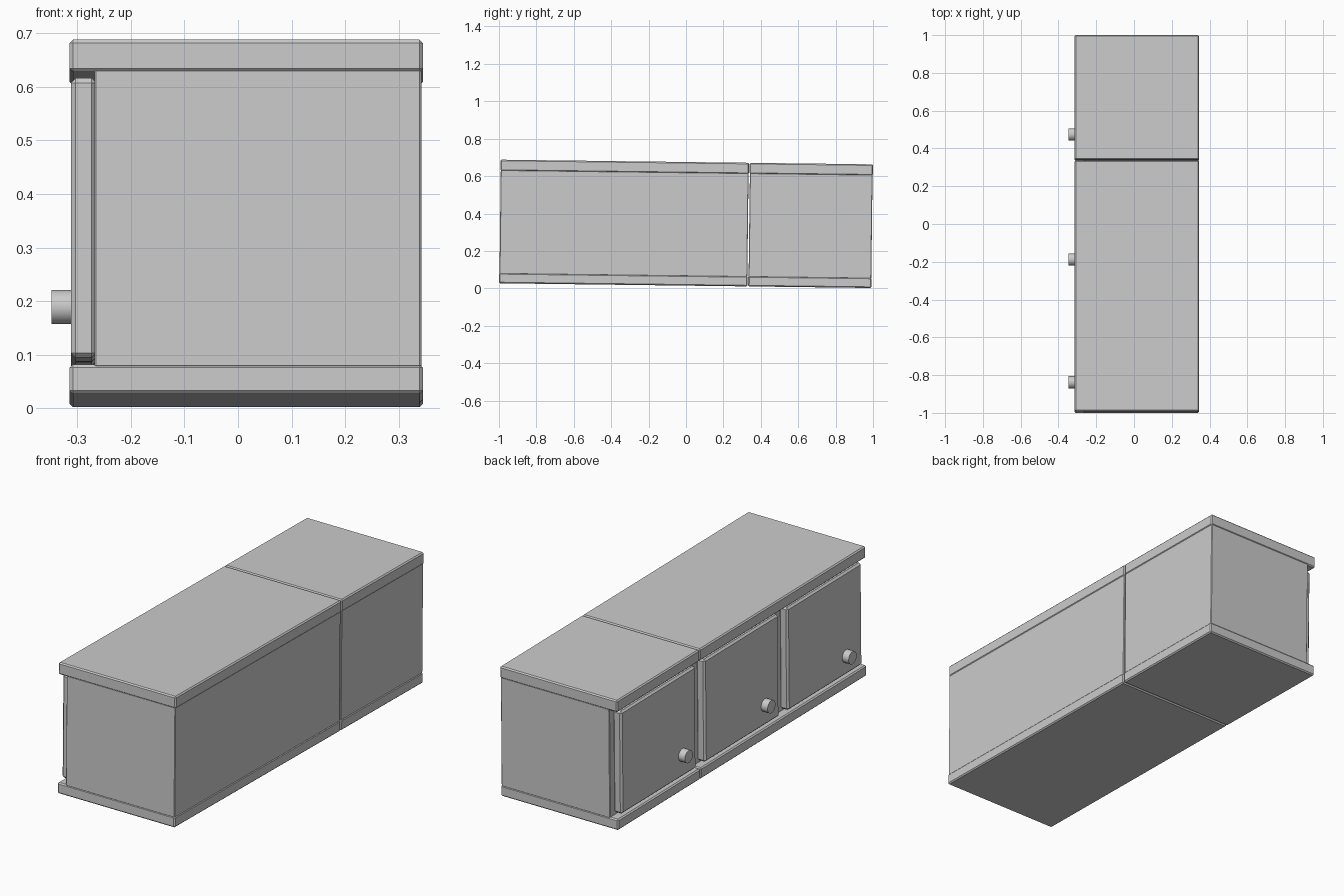
import bpy, math
from mathutils import Matrix

if "Cube" in bpy.data.objects:
    bpy.data.objects.remove(bpy.data.objects["Cube"])

# The whole cabinet leans slightly along its length
TILT = Matrix.Translation((0, -0.004, 0.0145)) @ Matrix.Rotation(-0.0125, 4, 'X')


def box(name, x, y, z, bevel, segments=1):
    """Bevelled box from (min, max) pairs, placed in the leaning frame."""
    bpy.ops.mesh.primitive_cube_add(size=1)
    o = bpy.context.object
    o.name = name
    size = [b - a for a, b in (x, y, z)]
    mid = [(a + b) / 2 for a, b in (x, y, z)]
    o.data.transform(Matrix.Diagonal((*size, 1)))
    o.matrix_world = TILT @ Matrix.Translation(mid)
    m = o.modifiers.new("bevel", 'BEVEL')
    m.width, m.segments = bevel, segments
    return o


# Two modules: a double-door one and a single-door one
for label, y0, y1 in (("double", -0.996, 0.333), ("single", 0.336, 0.996)):
    box(label + "_base_board", (-0.314, 0.345), (y0, y1), (0, 0.055), 0.006)
    box(label + "_top_board", (-0.314, 0.345), (y0, y1), (0.601, 0.661), 0.006)
    box(label + "_carcass", (-0.268, 0.342), (y0 + 0.002, y1 - 0.002),
        (0.05, 0.606), 0.003)

# Doors with chamfered edges, and a round knob on each
for i, (y0, y1, knob_y) in enumerate(((-0.965, -0.37, -0.838),
                                     (-0.30, 0.295, -0.188),
                                     (0.365, 0.962, 0.474))):
    box(f"door_{i}", (-0.312, -0.264), (y0, y1), (0.068, 0.59), 0.009)
    bpy.ops.mesh.primitive_cylinder_add(
        vertices=32, radius=0.032, depth=0.045,
        location=(-0.3255, knob_y, 0.189), rotation=(0, math.pi / 2, 0))
    bpy.context.object.name = f"knob_{i}"
    bpy.ops.object.shade_smooth_by_angle()
